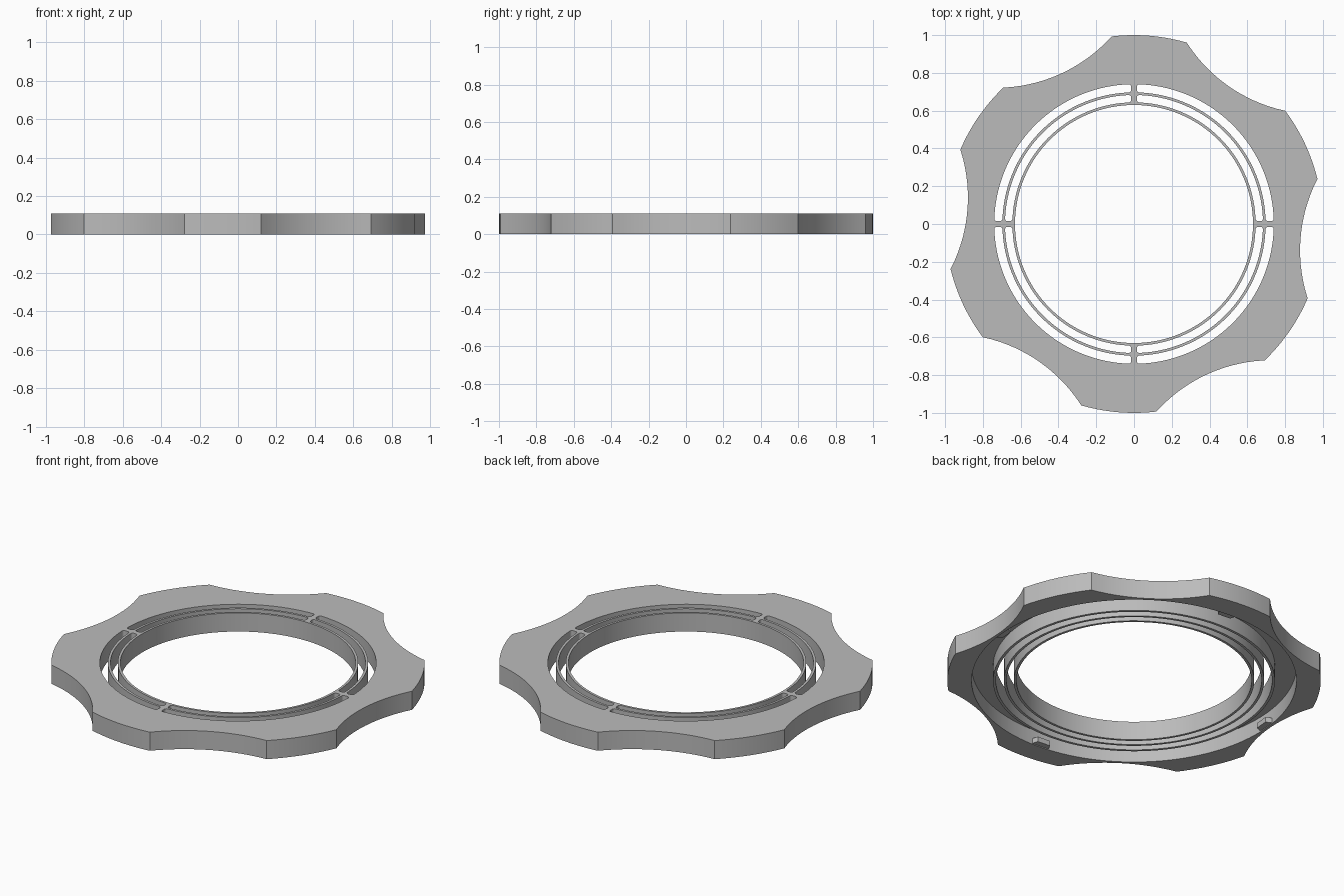
import bpy, bmesh, math
from mathutils import Matrix

cube = bpy.data.objects.get("Cube")
if cube:
    bpy.data.objects.remove(cube, do_unlink=True)

HEIGHT = 0.11
LOBES = 6
LOBE_ANGLE = math.radians(25.3)      # centre of the first lobe
TIP_HALF = math.radians(11.5)        # half the arc of a lobe tip
VALLEY_R = 0.885                     # radius at the middle of a scallop

grey = bpy.data.materials.new("plain grey")
grey.use_nodes = True
grey.diffuse_color = (0.5, 0.5, 0.5, 1)
grey.node_tree.nodes["Principled BSDF"].inputs["Base Color"].default_value = (0.5, 0.5, 0.5, 1)


def finish(name, bm):
    bmesh.ops.recalc_face_normals(bm, faces=bm.faces)
    mesh = bpy.data.meshes.new(name)
    bm.to_mesh(mesh)
    bm.free()
    mesh.materials.append(grey)
    obj = bpy.data.objects.new(name, mesh)
    bpy.context.collection.objects.link(obj)
    bpy.ops.object.select_all(action="DESELECT")
    obj.select_set(True)
    bpy.context.view_layer.objects.active = obj
    bpy.ops.object.shade_smooth_by_angle(angle=math.radians(30))
    return obj


def lathe(name, profile, stations):
    """Sweep a closed (radius, z) profile; radius None follows the scalloped rim."""
    bm = bmesh.new()
    rows = []
    for angle, rim in stations:
        row = []
        for r, z in profile:
            r = rim if r is None else r
            row.append(bm.verts.new((r * math.cos(angle), r * math.sin(angle), z)))
        rows.append(row)
    n = len(profile)
    for i, row in enumerate(rows):
        after = rows[(i + 1) % len(rows)]
        for j in range(n):
            k = (j + 1) % n
            bm.faces.new((row[j], row[k], after[k], after[j]))
    return finish(name, bm)


def prism(name, outline, z0, z1, angle):
    """Extrude a flat outline upward, then turn it about the ring axis."""
    bm = bmesh.new()
    face = bm.faces.new([bm.verts.new((x, y, z0)) for x, y in outline])
    up = bmesh.ops.extrude_face_region(bm, geom=[face])["geom"]
    bmesh.ops.translate(bm, vec=(0, 0, z1 - z0),
                        verts=[v for v in up if isinstance(v, bmesh.types.BMVert)])
    bmesh.ops.transform(bm, matrix=Matrix.Rotation(angle, 4, "Z"), verts=bm.verts)
    return finish(name, bm)


# Rim: convex lobe tips joined by concave circular scallops
half = math.pi / LOBES - TIP_HALF
sagitta = math.cos(half) - VALLEY_R
scallop_r = (math.sin(half) ** 2 + sagitta ** 2) / (2 * sagitta)
scallop_c = VALLEY_R + scallop_r
rim = []
for lobe in range(LOBES):
    mid = LOBE_ANGLE + lobe * math.tau / LOBES
    for i in range(10):
        rim.append((mid + TIP_HALF * (i / 5 - 1), 1.0))
    for i in range(16):
        a = half * (i / 8 - 1)
        r = scallop_c * math.cos(a) - math.sqrt(scallop_r ** 2 - (scallop_c * math.sin(a)) ** 2)
        rim.append((mid + math.pi / LOBES + a, r))

# Body with a deep annular groove underneath
lathe("scalloped_body", [
    (None, HEIGHT), (0.74, HEIGHT), (0.74, 0), (0.755, 0),
    (0.755, 0.09), (0.87, 0.09), (0.87, 0), (None, 0)], rim)

# Thin concentric rings
circle = [(i * math.tau / 128, 1.0) for i in range(128)]
for name, inner, outer in (("middle_ring", 0.683, 0.697), ("inner_ring", 0.63, 0.644)):
    lathe(name, [(outer, HEIGHT), (inner, HEIGHT), (inner, 0), (outer, 0)], circle)


# Filleted bridges between the rings
def bridge_outline(r0, r1, width=0.015, fillet=0.013):
    side = []
    for i in range(6):
        t = i / 5 * math.pi / 2
        side.append((r0 + fillet * (1 - math.cos(t)), width + fillet * (1 - math.sin(t))))
    side += [(r0 + r1 - x, y) for x, y in reversed(side)]
    side = [(r0 - 0.003, side[0][1])] + side + [(r1 + 0.003, side[-1][1])]
    return side + [(x, -y) for x, y in reversed(side)]


for q in range(4):
    turn = q * math.pi / 2
    prism(f"inner_bridge_{q + 1}", bridge_outline(0.644, 0.683), 0.05, HEIGHT, turn)
    prism(f"outer_bridge_{q + 1}", bridge_outline(0.697, 0.74), 0.05, HEIGHT, turn)
    # Small catches on the outer wall of the groove
    prism(f"catch_{q + 1}", [(0.835, -0.04), (0.873, -0.055), (0.873, 0.055), (0.835, 0.04)],
          0.005, 0.035, turn + math.radians(85.3))
